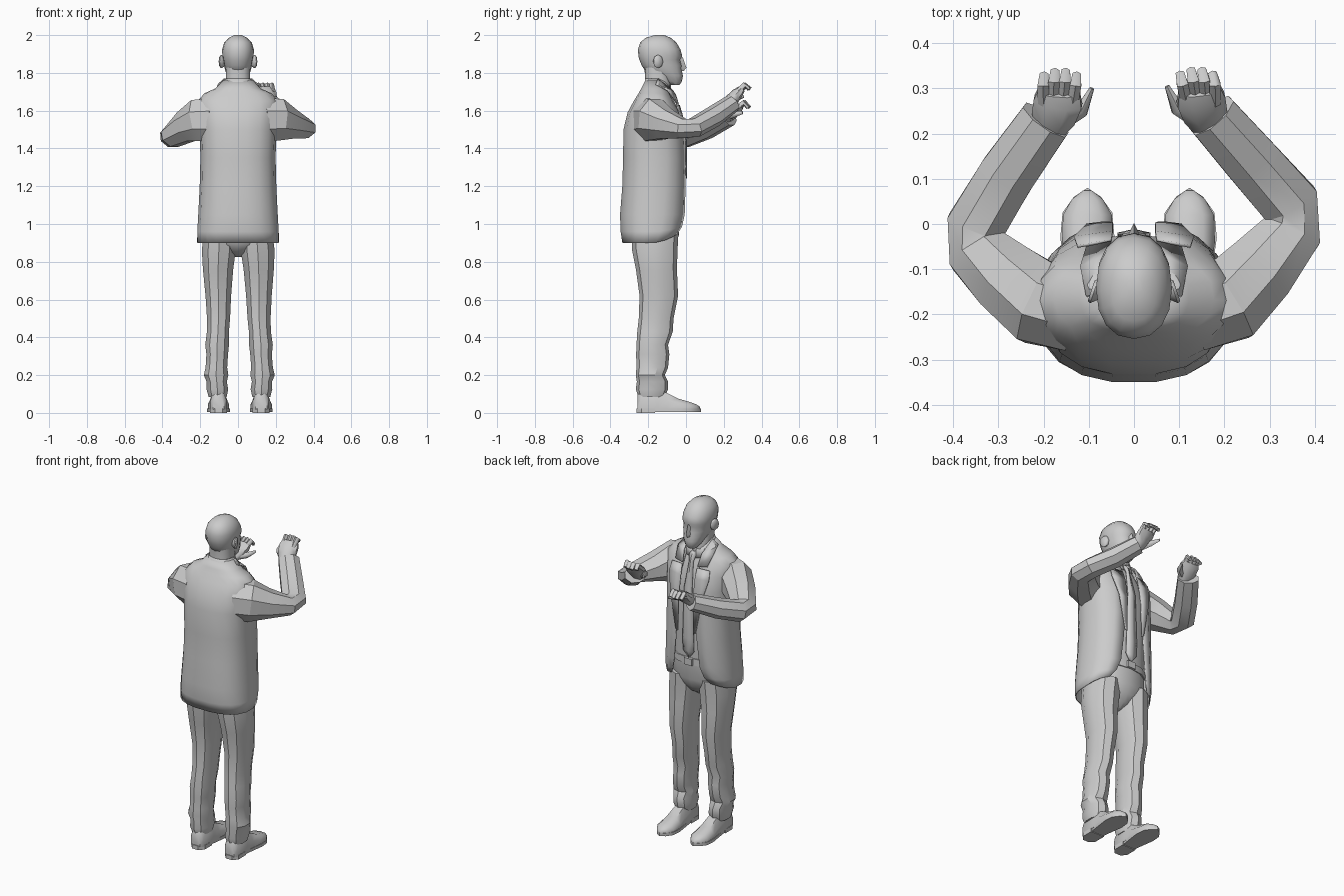
import bpy, bmesh, math
from mathutils import Vector


def loft(name, rings, closed=True, caps=True, thick=0, angle=35):
    """Skin a list of equal-length point rings into one object."""
    bm = bmesh.new()
    rows = [[bm.verts.new(p) for p in r] for r in rings]
    n = len(rows[0])
    for a, b in zip(rows, rows[1:]):
        for i in range(n if closed else n - 1):
            j = (i + 1) % n
            bm.faces.new((a[i], a[j], b[j], b[i]))
    if caps and closed:
        bm.faces.new(rows[0])
        bm.faces.new(rows[-1])
    bmesh.ops.recalc_face_normals(bm, faces=bm.faces)
    me = bpy.data.meshes.new(name)
    bm.to_mesh(me)
    bm.free()
    ob = bpy.data.objects.new(name, me)
    bpy.context.collection.objects.link(ob)
    if thick:
        m = ob.modifiers.new("thickness", 'SOLIDIFY')
        m.thickness = thick
        m.offset = 0
    bpy.ops.object.select_all(action='DESELECT')
    ob.select_set(True)
    bpy.context.view_layer.objects.active = ob
    bpy.ops.object.shade_smooth_by_angle(angle=math.radians(angle))
    return ob


def section(z, w, yb, yf, cx=0, n=14, power=0.8, gap=0, lift=0):
    """Rounded horizontal section; gap leaves the front open, lift tilts the front in z."""
    c, d = (yb + yf) / 2, (yf - yb) / 2
    t0 = math.asin((gap / w) ** (1 / power)) if gap else 0
    pts = []
    for i in range(n):
        t = t0 + (2 * math.pi - 2 * t0) * i / ((n - 1) if gap else n)
        s, k = math.sin(t), math.cos(t)
        x = math.copysign(abs(s) ** power, s) * w
        y = math.copysign(abs(k) ** power, k) * d
        pts.append((cx + x, c + y, z + lift * max(0, k) ** 1.5))
    return pts


def tube(name, path, n=8, angle=35):
    """Sweep an ellipse along (point, half width, half height) stations."""
    P = [Vector(p[0]) for p in path]
    rings = []
    for i, (_, rw, rh) in enumerate(path):
        t = (P[min(i + 1, len(P) - 1)] - P[max(i - 1, 0)]).normalized()
        side = t.cross(Vector((0, 0, 1))).normalized()
        up = side.cross(t)
        rings.append([P[i] + side * rw * math.cos(a) + up * rh * math.sin(a)
                      for a in [2 * math.pi * (k + 0.5) / n for k in range(n)]])
    return loft(name, rings, angle=angle)


def plate(name, pts, thick=0.006):
    """Thin cloth panel from rows of edge points."""
    return loft(name, pts, closed=False, thick=thick)


# Head, neck, nose, ears
loft("head", [section(*r, n=16, power=0.9) for r in [
    (1.735, .025, -.09, -.035), (1.755, .042, -.12, -.022), (1.785, .056, -.17, -.016),
    (1.81, .067, -.215, -.022), (1.84, .074, -.235, -.022), (1.87, .08, -.247, -.03),
    (1.89, .083, -.252, -.02), (1.925, .084, -.254, -.03), (1.96, .073, -.243, -.05),
    (1.985, .05, -.215, -.08), (2.0, .02, -.165, -.115)]], angle=50)
loft("neck", [section(1.66, .072, -.225, -.08), section(1.74, .066, -.215, -.08),
              section(1.83, .064, -.22, -.09)])
loft("nose", [[(-.018, -.035, 1.81), (.018, -.035, 1.81), (0, -.012, 1.81)],
              [(-.019, -.035, 1.828), (.019, -.035, 1.828), (0, .002, 1.828)],
              [(-.008, -.04, 1.885), (.008, -.04, 1.885), (0, -.018, 1.885)]])
for s in (-1, 1):
    loft("ear", [[(s * (x - .25 * r * math.cos(a)), -.148 + r * math.cos(a) * .75, 1.86 + r * math.sin(a))
                  for a in [k * math.pi / 4 for k in range(8)]]
                 for x, r in ((.07, .024), (.088, .036), (.095, .03))], angle=60)

# Jacket: open front, tilted collar, cutaway front hem
rows = [  # z, half width, back y, front y, opening, front lift
    (.90, .215, -.335, -.03, .13, .06), (.96, .214, -.345, -.012, .105, .03),
    (1.05, .208, -.348, -.002, .085, 0), (1.20, .2, -.336, .0, .07, 0),
    (1.35, .196, -.332, .0, .06, 0), (1.50, .2, -.33, -.008, .055, 0),
    (1.59, .208, -.308, -.03, .055, 0), (1.65, .212, -.275, -.06, .055, -.01),
    (1.69, .175, -.25, -.075, .055, -.02), (1.715, .12, -.236, -.08, .055, -.035),
    (1.76, .076, -.212, -.085, .04, -.06)]
loft("jacket", [section(z, w, b, f, n=18, power=.8, gap=g, lift=l)
                for z, w, b, f, g, l in rows], closed=False, thick=.006)

# Shirt, collar, tie and belt
loft("shirt", [section(*r) for r in [
    (1.03, .16, -.29, -.035), (1.2, .16, -.29, -.03), (1.45, .165, -.29, -.022),
    (1.6, .15, -.27, -.045), (1.68, .09, -.23, -.075)]])
loft("shirt_collar", [section(1.69, .08, -.225, -.065, gap=.012, lift=-.02),
                      section(1.77, .07, -.215, -.085, gap=.012, lift=-.05)],
     closed=False, thick=.006)
plate("tie", [[(-w, y - .008, z), (0, y, z), (w, y - .008, z)] for w, y, z in [
    (.012, -.072, 1.705), (.022, -.056, 1.685), (.013, -.045, 1.65), (.026, -.014, 1.5),
    (.036, -.014, 1.2), (.036, -.018, 1.12), (.004, -.024, 1.08)]])
loft("belt", [section(z, .168, -.297, -.028) for z in (1.035, 1.075)])
loft("belt_buckle", [[(x, y, z) for x, z in ((-.025, 1.035), (.025, 1.035),
                                            (.025, 1.075), (-.025, 1.075))] for y in (-.04, -.018)])

# Lapels with notch and collar leaves
for s in (-1, 1):
    plate("lapel", [[(s * .052, .002, 1.24), (s * .066, .003, 1.25)],
                    [(s * .047, .001, 1.45), (s * .105, -.002, 1.46)],
                    [(s * .047, -.018, 1.57), (s * .132, -.03, 1.575)],
                    [(s * .05, -.036, 1.63), (s * .125, -.05, 1.625)]])
    plate("collar_leaf", [[(s * .05, -.04, 1.637), (s * .105, -.052, 1.642)],
                          [(s * .058, -.068, 1.705), (s * .118, -.095, 1.705)],
                          [(s * .073, -.15, 1.768), (s * .105, -.16, 1.74)]])

# Sleeves
arms = {
    1: [((.13, -.195, 1.55), .095, .125), ((.21, -.17, 1.552), .1, .12), ((.275, -.105, 1.528), .088, .085),
        ((.35, -.015, 1.505), .072, .055), ((.345, .045, 1.51), .07, .054),
        ((.26, .14, 1.565), .066, .056), ((.172, .24, 1.635), .061, .048)],
    -1: [((-.13, -.195, 1.55), .095, .125), ((-.21, -.175, 1.548), .1, .12), ((-.275, -.125, 1.515), .088, .09),
         ((-.345, -.06, 1.465), .074, .063), ((-.35, -.005, 1.462), .07, .06),
         ((-.28, .11, 1.505), .067, .057), ((-.195, .23, 1.565), .062, .047)]}
for s, path in arms.items():
    tube("sleeve", path, angle=28)

# Hands: palm, four curled fingers held together, thumb
hands = {1: ((.165, .215, 1.625), (.148, .275, 1.695), (.143, .315, 1.735), (.138, .338, 1.715)),
         -1: ((-.185, .21, 1.56), (-.168, .27, 1.61), (-.165, .312, 1.642), (-.163, .335, 1.615))}
for s, (w, k, m, t) in hands.items():
    W, K, M, T = map(Vector, (w, k, m, t))
    tube("palm", [(W, .036, .03), (W.lerp(K, .5), .053, .034), (K, .058, .028),
                  (K.lerp(M, .5), .051, .019)], angle=60)
    for i in range(4):
        o = Vector(((i - 1.5) * .024, -.008 * abs(i - 1.5) + .006, 0))
        tube("finger", [(K + o * .9, .014, .016), (M + o, .0145, .015),
                        (T + o, .011, .011)], n=6, angle=60)
    inner = Vector((-s, 0, 0))
    tube("thumb", [(W + inner * .02 + Vector((0, .01, .01)), .02, .02),
                   (K + inner * .052 + Vector((0, -.02, -.03)), .017, .018),
                   (K + inner * .075 + Vector((0, .03, -.02)), .006, .008)], n=6, angle=60)

# Trousers: rounded seat and two legs with rumpled folds and hems
loft("trouser_seat", [section(*r, power=.95) for r in [
    (.825, .02, -.19, -.12), (.85, .075, -.24, -.085), (.89, .15, -.28, -.055),
    (.94, .185, -.292, -.038), (1.05, .17, -.295, -.03)]])
legs = [  # z, centre x, half width, back y, front y
    (.085, .117, .05, -.252, -.112), (.125, .118, .06, -.266, -.095), (.165, .121, .056, -.26, -.095),
    (.2, .124, .068, -.266, -.112), (.24, .122, .06, -.262, -.095), (.31, .117, .06, -.264, -.088),
    (.36, .117, .066, -.262, -.095), (.43, .112, .061, -.258, -.07), (.5, .108, .064, -.25, -.066),
    (.62, .108, .071, -.246, -.042), (.76, .108, .084, -.265, -.048),
    (.86, .103, .094, -.285, -.045), (.95, .097, .09, -.29, -.04)]
for s, dx in ((-1, -.01), (1, .007)):
    loft("trouser_leg", [section(z, w, b, f, cx=s * (x + dx * max(0, 1 - z)), n=10, power=.95)
                         for z, x, w, b, f in legs], angle=30)

# Shoes: uppers, soles and heels
for s, cx in ((-1, -.103), (1, .123)):
    stations = [(-.258, .03, .09), (-.24, .042, .12), (-.15, .045, .125), (-.1, .048, .105),
                (-.04, .056, .075), (.02, .054, .058), (.055, .034, .045), (.074, .01, .032)]
    loft("shoe", [[(cx + x * w, y, z) for x, z in (
        (-1, .018), (1, .018), (1, .018 + (h - .018) * .5), (.55, h), (-.55, h),
        (-1, .018 + (h - .018) * .5))] for y, w, h in stations], angle=50)
    outline = [(-.05, -.1), (-.06, -.03), (-.055, .025), (-.03, .06), (0, .08),
               (.03, .06), (.055, .025), (.06, -.03), (.05, -.1), (.04, -.17), (-.04, -.17)]
    loft("sole", [[(cx + x, y, z) for x, y in outline] for z in (.004, .022)])
    loft("heel", [[(cx + x, y, z) for x, y in ((-.045, -.165), (.045, -.165), (.045, -.235),
                                              (.02, -.263), (-.02, -.263), (-.045, -.235))]
                  for z in (0, .024)])
